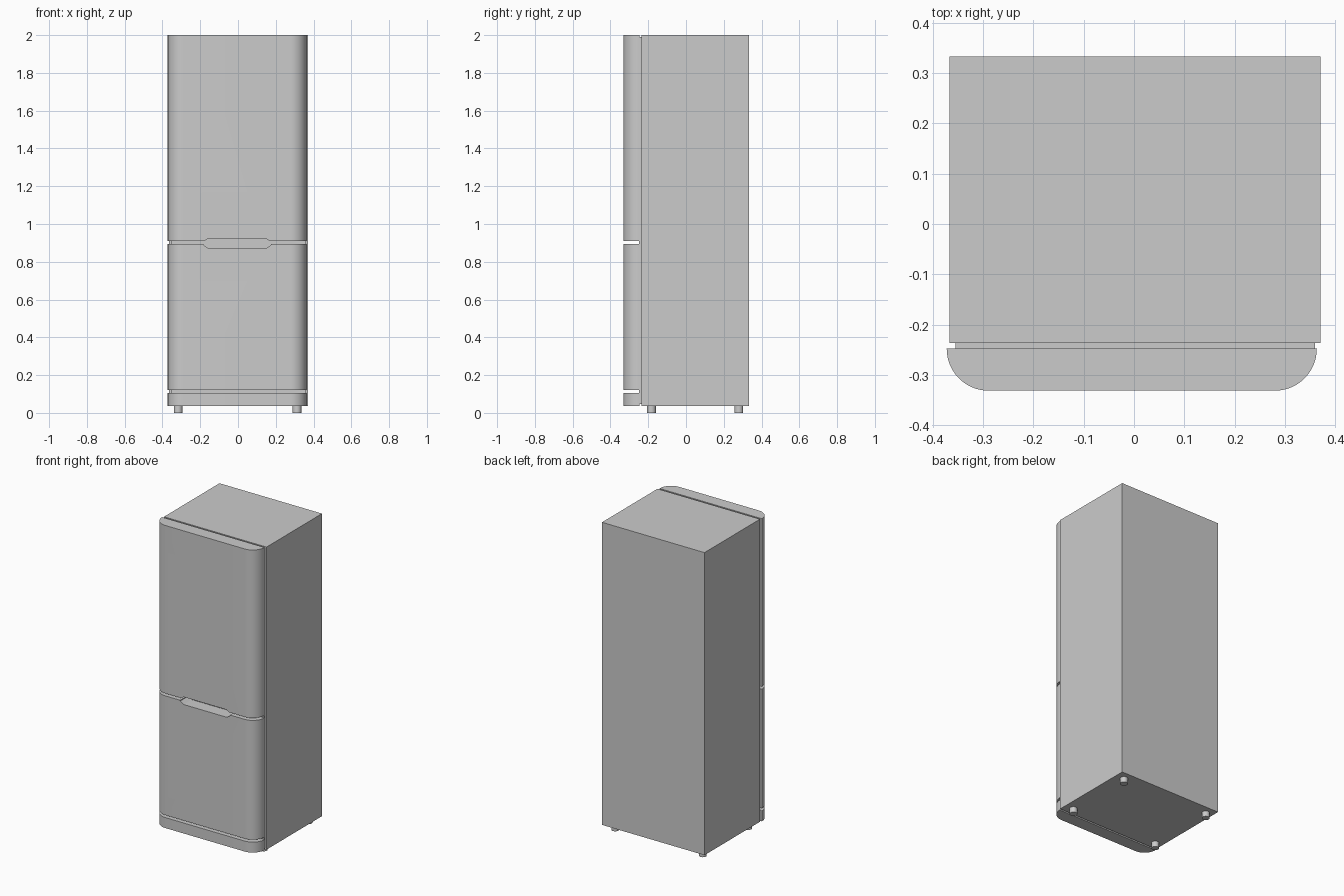
import bpy, bmesh, math

if "Cube" in bpy.data.objects:
    bpy.data.objects.remove(bpy.data.objects["Cube"])

CX = -0.0045          # door centre line
FRONT, BACK = -0.331, -0.247


def prism(name, pts, lift):
    """Extrude a closed 3D outline along the vector lift."""
    bm = bmesh.new()
    face = bm.faces.new([bm.verts.new(p) for p in pts])
    ext = bmesh.ops.extrude_face_region(bm, geom=[face])
    moved = [g for g in ext["geom"] if isinstance(g, bmesh.types.BMVert)]
    bmesh.ops.translate(bm, verts=moved, vec=lift)
    bmesh.ops.recalc_face_normals(bm, faces=bm.faces)
    mesh = bpy.data.meshes.new(name)
    bm.to_mesh(mesh)
    bm.free()
    ob = bpy.data.objects.new(name, mesh)
    bpy.context.collection.objects.link(ob)
    return ob


def box(name, x0, x1, y0, y1, z0, z1):
    return prism(name, [(x0, y0, z0), (x1, y0, z0), (x1, y1, z0), (x0, y1, z0)],
                 (0, 0, z1 - z0))


def activate(ob):
    bpy.ops.object.select_all(action='DESELECT')
    ob.select_set(True)
    bpy.context.view_layer.objects.active = ob


def smooth(ob):
    activate(ob)
    bpy.ops.object.shade_smooth_by_angle(angle=math.radians(30))


def panel(name, z0, z1, half=0.3675, r=0.083, seg=16):
    """Front panel with rounded vertical front edges."""
    arc = [(half - r + r * math.cos(a), FRONT + r - r * math.sin(a))
           for a in (math.pi / 2 * i / seg for i in range(seg + 1))]
    right = [(half, BACK)] + [p for p in arc if p[1] < BACK - 1e-4]
    outline = [(CX + x, y, z0) for x, y in right]
    outline += [(CX - x, y, z0) for x, y in reversed(right)]
    return prism(name, outline, (0, 0, z1 - z0))


# Cabinet and the recessed door seal
box("cabinet", -0.366, 0.37, -0.236, 0.333, 0.036, 2.0)
box("door_seal", -0.355, 0.36, BACK - 0.001, -0.235, 0.046, 1.99)

# Doors and plinth
plinth = panel("plinth", 0.036, 0.104)
lower = panel("lower_door", 0.12, 0.894)
upper = panel("upper_door", 0.91, 2.0)

# Handle recess cut through both doors
right = [(0.155, 0.873), (0.179, 0.889), (0.179, 0.906), (0.155, 0.922)]
shape = right + [(-x, z) for x, z in reversed(right)]
cutter = prism("handle_cutter", [(CX + x, -0.4, z) for x, z in shape], (0, 0.2, 0))
cutter.hide_render = True
for door in (lower, upper):
    mod = door.modifiers.new("handle_recess", 'BOOLEAN')
    mod.operation = 'DIFFERENCE'
    mod.solver = 'EXACT'
    mod.object = cutter
    activate(door)
    bpy.ops.object.modifier_apply(modifier=mod.name)
bpy.data.objects.remove(cutter)
for ob in (plinth, lower, upper):
    smooth(ob)

# Feet
for side, x in (("left", -0.317), ("right", 0.312)):
    for end, y in (("front", -0.183), ("back", 0.28)):
        bpy.ops.mesh.primitive_cylinder_add(vertices=24, radius=0.023, depth=0.038,
                                            location=(x, y, 0.019))
        foot = bpy.context.object
        foot.name = f"{end}_{side}_foot"
        smooth(foot)
